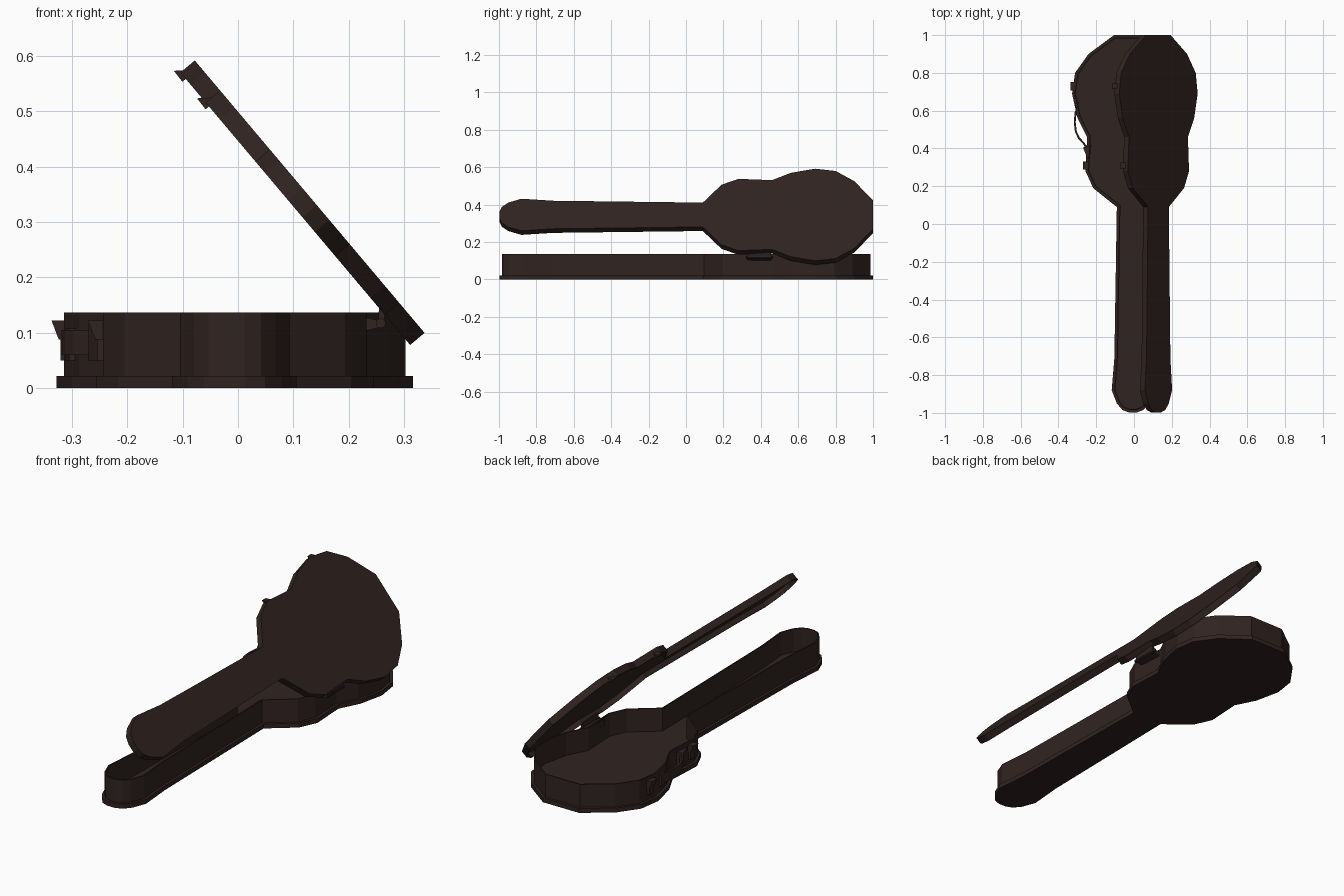
import bpy, bmesh, math
from mathutils import Vector, Matrix

if "Cube" in bpy.data.objects:
    bpy.data.objects.remove(bpy.data.objects["Cube"])

mat = bpy.data.materials.new("dark_leather")
mat.diffuse_color = (0.03, 0.017, 0.015, 1)
mat.use_nodes = True
mat.node_tree.nodes["Principled BSDF"].inputs["Base Color"].default_value = mat.diffuse_color

# half outline of the case in plan: (y, half width)
HALF = [(-0.998, 0.02), (-0.985, 0.055), (-0.95, 0.085), (-0.88, 0.112),
        (-0.71, 0.098), (0.09, 0.085), (0.19, 0.210), (0.28, 0.251),
        (0.46, 0.242), (0.56, 0.293), (0.69, 0.322), (0.80, 0.306),
        (0.90, 0.235), (1.0, 0.10)]
OUTLINE = [Vector((w, y)) for y, w in HALF] + [Vector((-w, y)) for y, w in reversed(HALF)]
CX = -0.006


def inset_outline(d):
    """Mitred inward offset of the counter-clockwise outline."""
    out, n = [], len(OUTLINE)
    for i, p in enumerate(OUTLINE):
        a = (p - OUTLINE[i - 1]).normalized()
        b = (OUTLINE[(i + 1) % n] - p).normalized()
        na, nb = Vector((-a.y, a.x)), Vector((-b.y, b.x))
        out.append(p + (na + nb) * d / (1 + na.dot(nb)))
    return out


def finish(name, bm, matrix=Matrix()):
    bmesh.ops.recalc_face_normals(bm, faces=bm.faces)
    me = bpy.data.meshes.new(name)
    bm.to_mesh(me)
    bm.free()
    me.materials.append(mat)
    ob = bpy.data.objects.new(name, me)
    bpy.context.collection.objects.link(ob)
    ob.matrix_world = matrix
    return ob


def tray(name, rings, matrix):
    """Stack outline rings (inset, z), capped at both ends."""
    bm = bmesh.new()
    loops = [[bm.verts.new((p.x, p.y, z)) for p in inset_outline(d)] for d, z in rings]
    n = len(OUTLINE)
    for lo, hi in zip(loops, loops[1:]):
        for i in range(n):
            j = (i + 1) % n
            bm.faces.new((lo[i], lo[j], hi[j], hi[i]))
    bm.faces.new(loops[0])
    bm.faces.new(loops[-1])
    return finish(name, bm, matrix)


def prism(name, pts, lo, hi, axis="y", matrix=Matrix()):
    """Extrude a profile along y (xz points) or along z (xy points)."""
    bm = bmesh.new()
    place = (lambda a, b, t: (a, t, b)) if axis == "y" else (lambda a, b, t: (a, b, t))
    A = [bm.verts.new(place(a, b, lo)) for a, b in pts]
    B = [bm.verts.new(place(a, b, hi)) for a, b in pts]
    for i in range(len(pts)):
        j = (i + 1) % len(pts)
        bm.faces.new((A[i], A[j], B[j], B[i]))
    bm.faces.new(A)
    bm.faces.new(B)
    return finish(name, bm, matrix)


# lower shell and opened lid
LID = Matrix.Translation((0.1035, 0, 0.324)) @ Matrix.Rotation(math.radians(49.85), 4, "Y")
tray("case_base", [(0, 0), (0, 0.022), (0.013, 0.022), (0.013, 0.137),
                   (0.019, 0.137), (0.019, 0.022)], Matrix.Translation((CX, 0, 0)))
tray("case_lid", [(0, 0.034), (0, 0), (0.008, 0), (0.008, 0.024)], LID)

# latches: catch on the base, back plate, and matching wedge on the lid
for tag, y, wall, edge in (("rear", 0.73, -0.312, -0.312), ("front", 0.31, -0.246, -0.247)):
    prism("latch_catch_" + tag, [(wall - 0.025, 0.122), (wall + 0.006, 0.122),
                                 (wall + 0.006, 0.088), (wall - 0.012, 0.088)], y - 0.022, y + 0.022)
    prism("latch_plate_" + tag, [(wall - 0.009, 0.05), (wall - 0.009, 0.09),
                                 (wall + 0.008, 0.09), (wall + 0.008, 0.05)], y - 0.017, y + 0.017)
    prism("lid_latch_" + tag, [(edge + 0.005, -0.008), (edge - 0.02, -0.007),
                               (edge - 0.002, 0.017), (edge + 0.005, 0.017)],
          y - 0.015, y + 0.015, matrix=LID)

# carrying handle strap
path = [Vector(p) for p in ((-0.297, 0.625), (-0.309, 0.59), (-0.314, 0.54), (-0.308, 0.49),
                            (-0.292, 0.455), (-0.268, 0.43), (-0.25, 0.40))]
side = []
for i, p in enumerate(path):
    t = (path[min(i + 1, len(path) - 1)] - path[max(i - 1, 0)]).normalized()
    side.append(Vector((-t.y, t.x)) * 0.005)
strap = [p + s for p, s in zip(path, side)] + [p - s for p, s in reversed(list(zip(path, side)))]
prism("handle_strap", strap, 0.06, 0.105, "z")
# handle mounts
prism("handle_mount_front", [(-0.235, 0.34), (-0.246, 0.345), (-0.270, 0.405), (-0.225, 0.42)], 0.05, 0.115, "z")
prism("handle_mount_rear", [(-0.29, 0.60), (-0.305, 0.605), (-0.312, 0.64), (-0.295, 0.645)], 0.05, 0.108, "z")

# hinge barrel and leaf
barrel = [(0.258 + 0.009 * math.cos(k * math.tau / 10), 0.117 + 0.009 * math.sin(k * math.tau / 10))
          for k in range(10)]
prism("hinge_barrel", barrel, 0.32, 0.465)
prism("hinge_leaf", [(0.218, 0.10), (0.258, 0.11), (0.258, 0.122), (0.218, 0.13)], 0.33, 0.455)
prism("hinge_lid_leaf", [(0.253, 0.117), (0.263, 0.117), (0.268, 0.145), (0.255, 0.148)], 0.33, 0.455)
